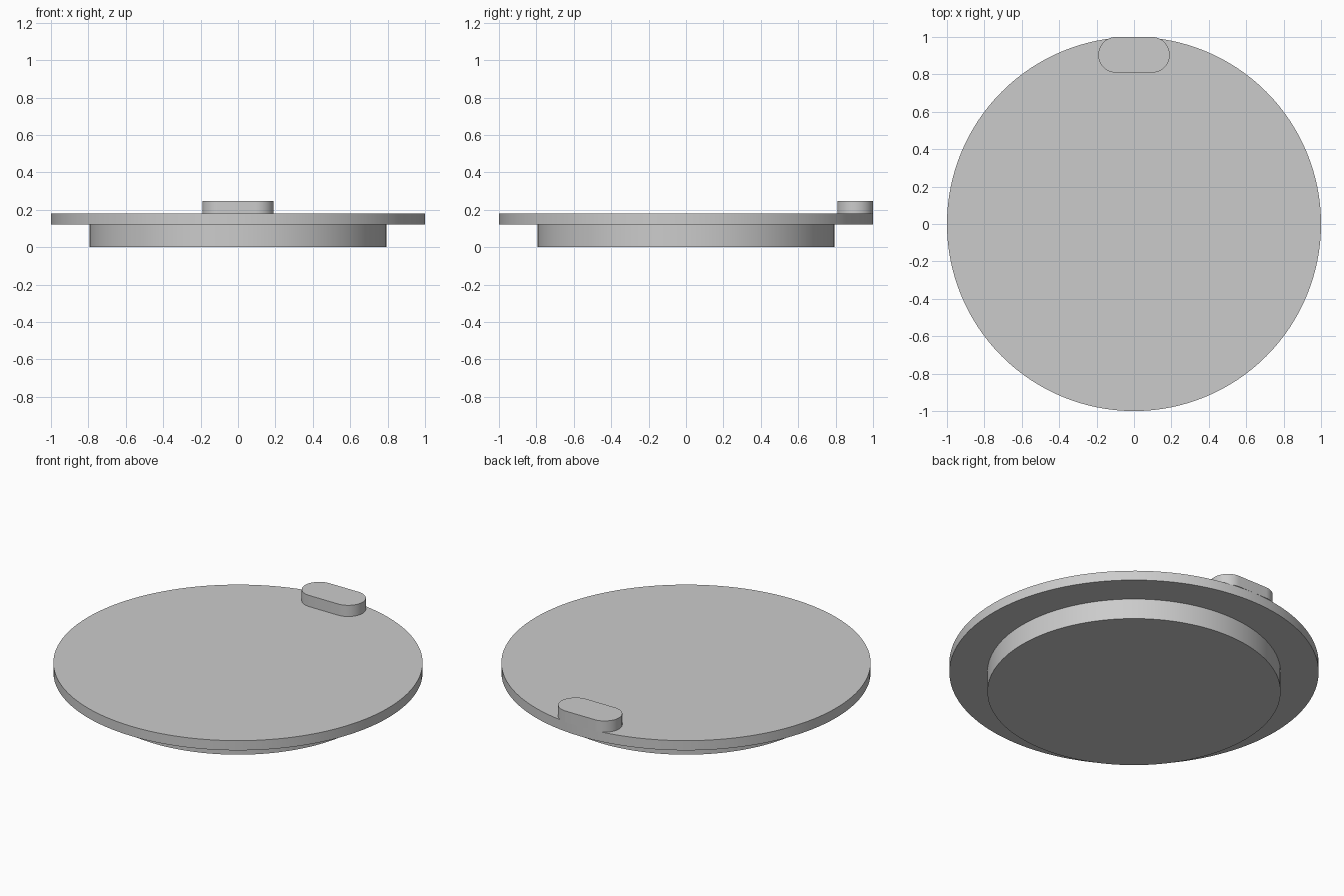
import bpy, bmesh, math

cube = bpy.data.objects.get("Cube")
if cube:
    bpy.data.objects.remove(cube, do_unlink=True)

# Single plain grey finish
GREY = (0.6, 0.6, 0.6, 1.0)
grey = bpy.data.materials.new("light_grey")
grey.use_nodes = True
grey.diffuse_color = GREY
grey.node_tree.nodes["Principled BSDF"].inputs["Base Color"].default_value = GREY


def arc(cx, cy, radius, start, sweep, steps):
    """Points along an arc, both ends included."""
    return [(cx + radius * math.cos(start + sweep * i / steps),
             cy + radius * math.sin(start + sweep * i / steps))
            for i in range(steps + 1)]


def extrude_outline(name, outline, bottom, top):
    """Solid with the given flat outline between two heights."""
    bm = bmesh.new()
    base = bm.faces.new([bm.verts.new((x, y, bottom)) for x, y in outline])
    result = bmesh.ops.extrude_face_region(bm, geom=[base], use_keep_orig=True)
    for v in result["geom"]:
        if isinstance(v, bmesh.types.BMVert):
            v.co.z = top
    bmesh.ops.recalc_face_normals(bm, faces=bm.faces)
    mesh = bpy.data.meshes.new(name)
    bm.to_mesh(mesh)
    bm.free()
    mesh.materials.append(grey)
    obj = bpy.data.objects.new(name, mesh)
    bpy.context.collection.objects.link(obj)
    bpy.ops.object.select_all(action="DESELECT")
    obj.select_set(True)
    bpy.context.view_layer.objects.active = obj
    bpy.ops.object.shade_smooth_by_angle(angle=math.radians(30))
    return obj


def circle(radius):
    return arc(0, 0, radius, 0, math.tau, 128)[:-1]


# Inner plug below the wide lid disc
extrude_outline("lid_plug", circle(0.794), 0.0, 0.122)
extrude_outline("lid_disc", circle(1.0), 0.122, 0.18)

# Rounded tab at the back rim
R = 0.0955
tab = (arc(R, 1 - R, R, -math.pi / 2, math.pi, 24)
       + arc(-R, 1 - R, R, math.pi / 2, math.pi, 24))
extrude_outline("rim_tab", tab, 0.18, 0.247)
